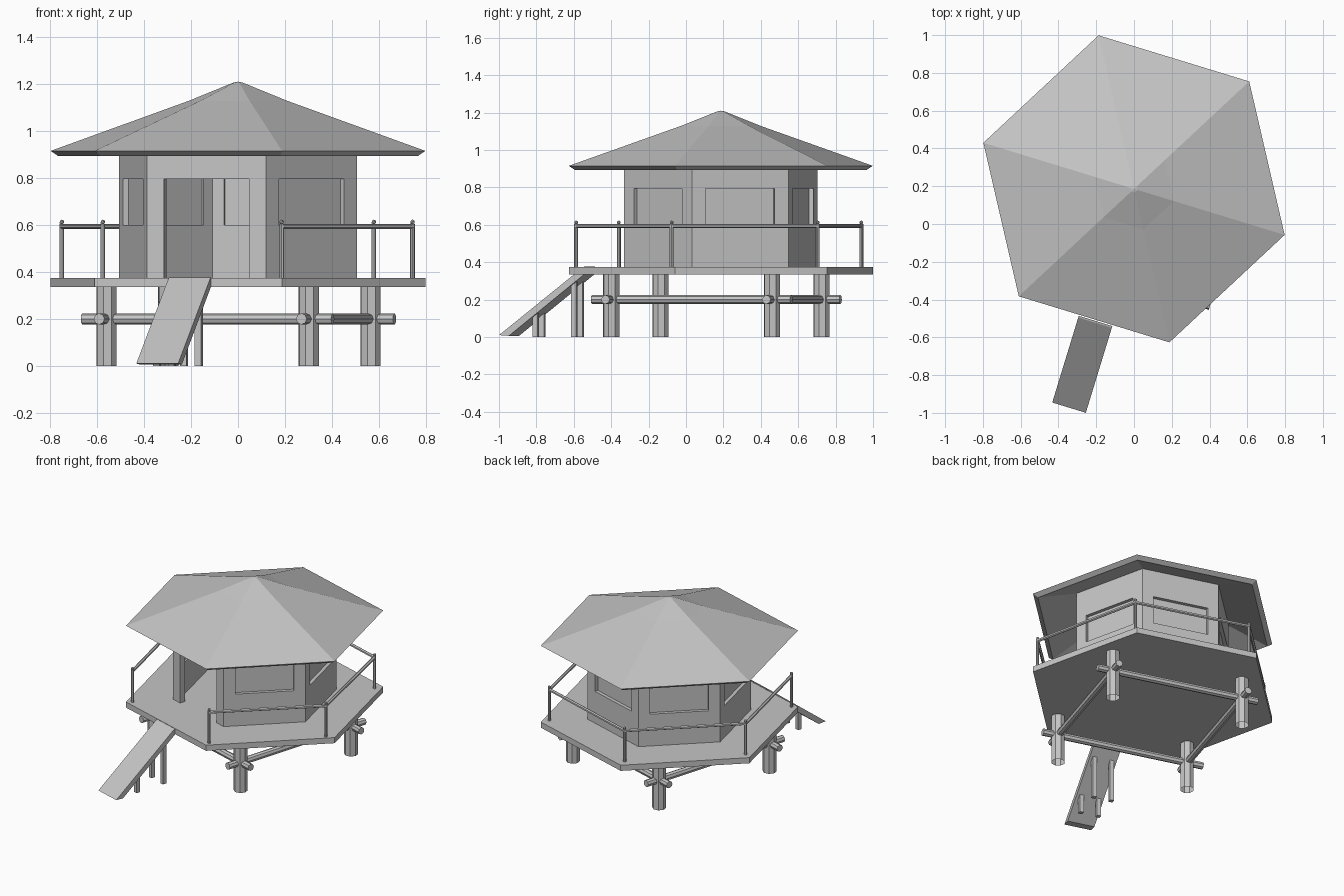
import bpy, bmesh, math
from mathutils import Vector, Matrix

if "Cube" in bpy.data.objects:
    bpy.data.objects.remove(bpy.data.objects["Cube"])

C = Vector((0, 0.186, 0))                   # centre of the hexagon
ROT = math.radians(43)                      # angle of the first hexagon corner
V = Vector((math.cos(math.radians(73)), math.sin(math.radians(73)), 0))  # front to back
U = Vector((V.y, -V.x, 0))                  # left to right
Z = Vector((0, 0, 1))

mat = bpy.data.materials.new("plain grey")
mat.diffuse_color = (0.56, 0.56, 0.56, 1)
mat.use_nodes = True
mat.node_tree.nodes["Principled BSDF"].inputs["Base Color"].default_value = mat.diffuse_color


def finish(name, bm):
    bmesh.ops.recalc_face_normals(bm, faces=bm.faces)
    me = bpy.data.meshes.new(name)
    bm.to_mesh(me)
    bm.free()
    me.materials.append(mat)
    ob = bpy.data.objects.new(name, me)
    bpy.context.collection.objects.link(ob)
    return ob


def hex_pt(k, r, z, c=C, twist=0):
    a = ROT + k * math.pi / 3 + math.radians(twist)
    return Vector((c.x + r * math.cos(a), c.y + r * math.sin(a), z))


def hex_lathe(name, profile, loop=False):
    """Six-sided turned shape from (radius, height) pairs."""
    bm = bmesh.new()
    rings = []
    for r, z in profile:
        if r == 0:
            rings.append([bm.verts.new((C.x, C.y, z))] * 6)
        else:
            rings.append([bm.verts.new(hex_pt(k, r, z)) for k in range(6)])
    pairs = list(zip(rings, rings[1:])) + ([(rings[-1], rings[0])] if loop else [])
    for a, b in pairs:
        for k in range(6):
            n = (k + 1) % 6
            bm.faces.new(list(dict.fromkeys((a[k], a[n], b[n], b[k]))))
    return finish(name, bm)


def add_box(bm, centre, size, ax, ay):
    m = Matrix((ax, ay, Z)).transposed().to_4x4()
    bmesh.ops.create_cube(bm, size=1, matrix=Matrix.Translation(centre) @ m @ Matrix.Diagonal((*size, 1)))


def add_rod(bm, a, b, r, n=8, caps=True, turn=0):
    d = b - a
    m = Matrix.Translation((a + b) / 2) @ d.to_track_quat('Z', 'Y').to_matrix().to_4x4()
    m = m @ Matrix.Rotation(math.radians(turn), 4, 'Z')
    bmesh.ops.create_cone(bm, cap_ends=caps, segments=n, radius1=r, radius2=r, depth=d.length, matrix=m)


# Roof shell and deck
hex_lathe("roof", [(0, 1.21), (0.02, 1.206), (0.22, 1.128), (0.834, 0.915), (0.80, 0.893), (0, 1.165)])
hex_lathe("deck", [(0, 0.375), (0.834, 0.375), (0.834, 0.335), (0, 0.335)])

# Hut walls with five windows and an open doorway (side 3 faces the ramp)
walls = hex_lathe("walls", [(0.53, 0.37), (0.53, 0.985), (0.484, 0.985), (0.484, 0.37)], True)
cut, panes = bmesh.new(), bmesh.new()
apothem = 0.53 * math.cos(math.pi / 6)
for k in range(6):
    a = ROT + (k + 0.5) * math.pi / 3
    n = Vector((math.cos(a), math.sin(a), 0))
    t = Vector((-n.y, n.x, 0))
    low = 0.34 if k == 3 else 0.6
    add_box(cut, C + n * (apothem - 0.02) + Z * (low + 0.795) / 2, (0.12, 0.38, 0.795 - low), n, t)
    if k != 3:
        add_box(panes, C + n * (apothem - 0.027) + Z * 0.698, (0.006, 0.385, 0.2), n, t)
cutter = finish("opening_cutter", cut)
cutter.hide_render = True
mod = walls.modifiers.new("openings", 'BOOLEAN')
mod.object = cutter
mod.operation = 'DIFFERENCE'
mod.solver = 'EXACT'
bpy.context.view_layer.objects.active = walls
bpy.ops.object.modifier_apply(modifier=mod.name)
bpy.data.objects.remove(cutter)
finish("window_panes", panes)

# Railing on every side but the front
posts, rails = bmesh.new(), bmesh.new()
rc = Vector((0, 0.174, 0))
twist = (-0.5, 0, 0, -0.2, 0.7, -1.7)
corners = [hex_pt(k, 0.784, 0, rc, twist[k]) for k in range(6)]
for k, p in enumerate(corners):
    add_rod(posts, p + Z * 0.37, p + Z * 0.605, 0.010)
    bmesh.ops.create_icosphere(posts, subdivisions=1, radius=0.011, matrix=Matrix.Translation(p + Z * 0.612))
    if k != 3:
        q = corners[(k + 1) % 6]
        add_rod(rails, p + Z * 0.594, q + Z * 0.594, 0.011, 6)
finish("railing_posts", posts)
finish("railing_rails", rails)

# Open-ended stilts and the crossing beams that tie them
stilts, beams = bmesh.new(), bmesh.new()
sc, h, e = Vector((0.002, 0.162, 0)), 0.45, 0.557
for s in (-1, 1):
    for w in (-1, 1):
        p = sc + U * h * s + V * h * w
        add_rod(stilts, p, p + Z * 0.336, 0.045, caps=False, turn=-17)
    for ax, ay in ((U, V), (V, U)):
        mid = sc + ay * h * s + Z * 0.2
        add_rod(beams, mid - ax * e, mid + ax * e, 0.024)
finish("stilts", stilts)
finish("tie_beams", beams)

# Ramp plank: side profile swept across its width
top = Vector((-0.205, -0.518, 0))
bm = bmesh.new()
prof = [(-0.005, 0.377), (0.005, 0.374), (0.475, 0.01), (0.42, 0.006), (-0.005, 0.338)]
sides = [[bm.verts.new(top - V * s + Z * z + U * w) for s, z in prof] for w in (-0.093, 0.093)]
for f in sides:
    bm.faces.new(f)
for i in range(5):
    j = (i + 1) % 5
    bm.faces.new((sides[0][i], sides[0][j], sides[1][j], sides[1][i]))
finish("ramp", bm)

# Square ramp legs
legs = bmesh.new()
for s, z in ((0.065, 0.3), (0.28, 0.13)):
    for w in (-0.06, 0.06):
        add_box(legs, top - V * s + U * w + Z * z / 2, (0.028, 0.028, z), U, V)
finish("ramp_legs", legs)
